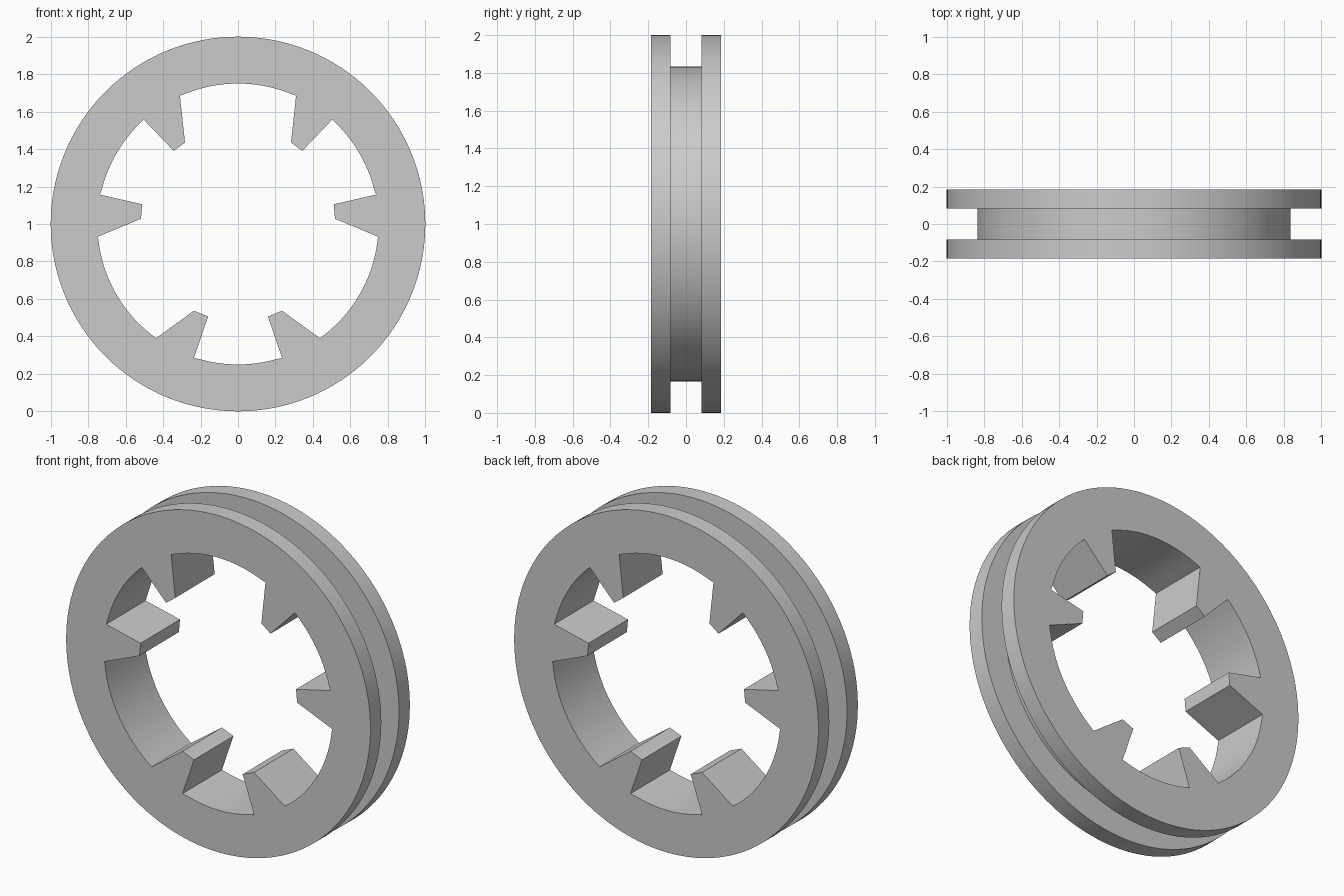
import bpy, bmesh
from math import atan2, cos, sin, pi, tau

cube = bpy.data.objects.get("Cube")
if cube:
    bpy.data.objects.remove(cube)

OUTER, GROOVE, BORE = 1.0, 0.835, 0.75
HALF, GROOVE_HALF = 0.185, 0.083
SEGMENTS = 128

# Right-hand teeth, clockwise from the top, relative to the ring centre
right_teeth = [
    [(0.31, 0.685), (0.283, 0.435), (0.343, 0.39), (0.503, 0.557)],
    [(0.737, 0.157), (0.511, 0.105), (0.518, 0.028), (0.748, -0.068)],
    [(0.438, -0.61), (0.235, -0.463), (0.16, -0.494), (0.235, -0.715)],
]
left_teeth = [[(-x, z) for x, z in reversed(t)] for t in reversed(right_teeth)]
teeth = right_teeth + left_teeth


def arc_between(a, b):
    """Points of the bore strictly between a and b, running clockwise."""
    start = atan2(a[1], a[0])
    sweep = (start - atan2(b[1], b[0])) % tau
    steps = max(3, round(sweep / tau * SEGMENTS))
    angles = [start - sweep * i / steps for i in range(1, steps)]
    return [(BORE * cos(t), BORE * sin(t)) for t in angles]


# Bore outline: teeth joined by arcs
bore = []
for tooth, following in zip(teeth, teeth[1:] + teeth[:1]):
    bore += tooth + arc_between(tooth[-1], following[0])

bm = bmesh.new()


def add_loop(points, y):
    return [bm.verts.new((x, y, z + 1)) for x, z in points]


def circle(radius):
    return [(radius * cos(tau * i / SEGMENTS), radius * sin(tau * i / SEGMENTS))
            for i in range(SEGMENTS)]


def bridge(a, b):
    for i in range(len(a)):
        j = (i + 1) % len(a)
        bm.faces.new((a[i], a[j], b[j], b[i]))


# Rim with a square groove around the middle
profile = [(OUTER, -HALF), (OUTER, -GROOVE_HALF), (GROOVE, -GROOVE_HALF),
           (GROOVE, GROOVE_HALF), (OUTER, GROOVE_HALF), (OUTER, HALF)]
rim = [add_loop(circle(r), y) for r, y in profile]
for a, b in zip(rim, rim[1:]):
    bridge(a, b)

# Toothed bore wall
bore_front, bore_back = add_loop(bore, -HALF), add_loop(bore, HALF)
bridge(bore_front, bore_back)

# Flat front and back faces
for outer, inner in ((rim[0], bore_front), (rim[-1], bore_back)):
    edges = [bm.edges.get((loop[i - 1], loop[i]))
             for loop in (outer, inner) for i in range(len(loop))]
    bmesh.ops.triangle_fill(bm, edges=edges, use_beauty=True)

bmesh.ops.recalc_face_normals(bm, faces=bm.faces)
mesh = bpy.data.meshes.new("toothed_ring")
bm.to_mesh(mesh)
bm.free()

# Plain grey material
grey = bpy.data.materials.new("plain grey")
grey.use_nodes = True
colour = (0.6, 0.6, 0.6, 1)
grey.diffuse_color = colour
grey.node_tree.nodes["Principled BSDF"].inputs["Base Color"].default_value = colour
mesh.materials.append(grey)

ring = bpy.data.objects.new("toothed_ring", mesh)
bpy.context.collection.objects.link(ring)
bpy.ops.object.select_all(action="DESELECT")
ring.select_set(True)
bpy.context.view_layer.objects.active = ring
bpy.ops.object.shade_smooth_by_angle(angle=pi / 6)
